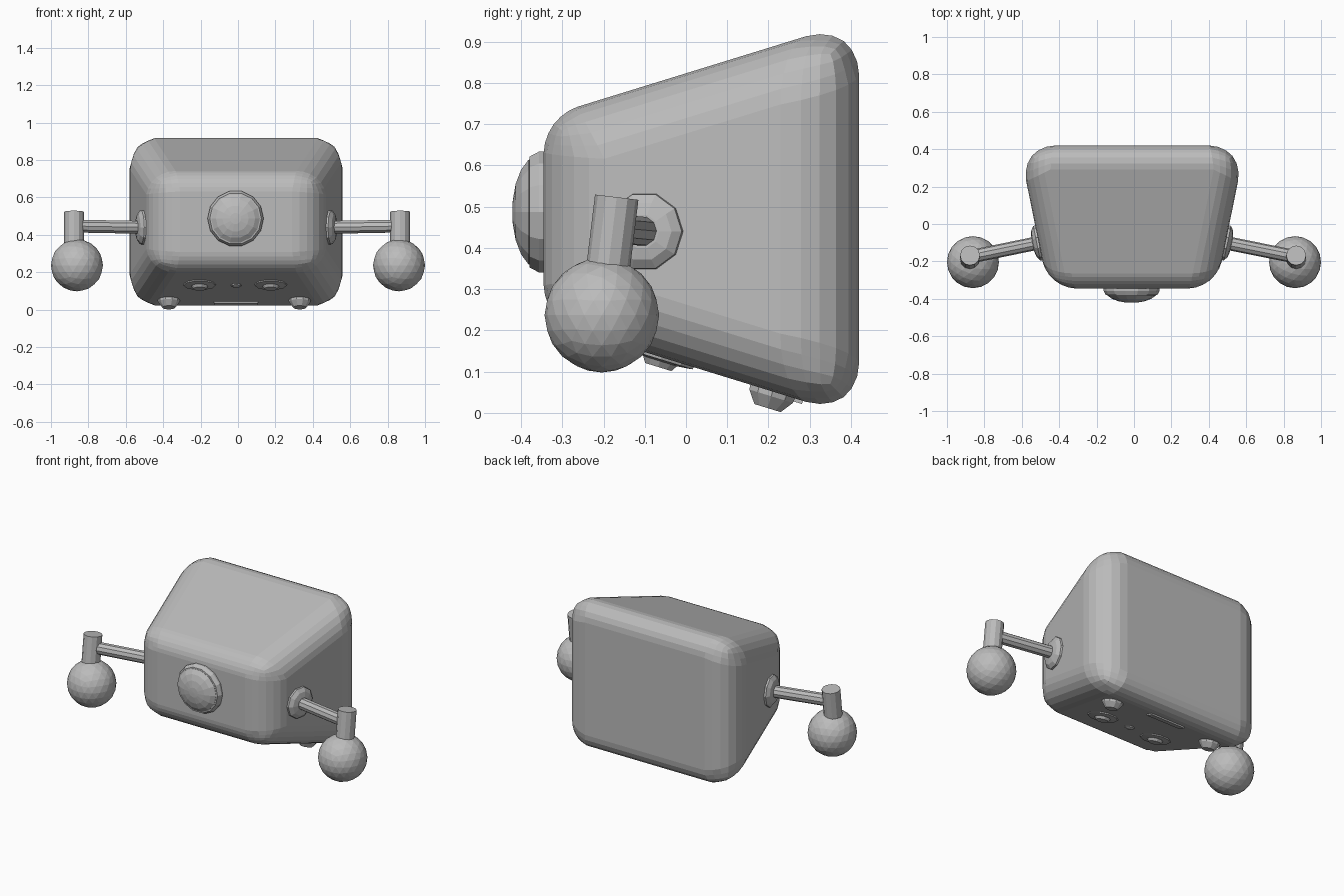
import bpy, bmesh
from math import cos, sin, pi
from mathutils import Vector

if "Cube" in bpy.data.objects:
    bpy.data.objects.remove(bpy.data.objects["Cube"], do_unlink=True)

grey = bpy.data.materials.new("plain grey")
grey.use_nodes = True
grey.diffuse_color = (0.5, 0.5, 0.5, 1)
grey.node_tree.nodes["Principled BSDF"].inputs["Base Color"].default_value = grey.diffuse_color


def finish(name, bm):
    bmesh.ops.recalc_face_normals(bm, faces=bm.faces)
    mesh = bpy.data.meshes.new(name)
    bm.to_mesh(mesh)
    bm.free()
    mesh.materials.append(grey)
    obj = bpy.data.objects.new(name, mesh)
    bpy.context.collection.objects.link(obj)
    return obj


def lathe(name, origin, axis, profile, sides=12):
    """Spin (radius, distance along axis) points around an axis and cap the ends."""
    bm = bmesh.new()
    turn = Vector(axis).to_track_quat("Z", "Y")
    rings = []
    for r, d in profile:
        rings.append([bm.verts.new(Vector(origin) + turn @ Vector(
            (r * cos(2 * pi * i / sides), r * sin(2 * pi * i / sides), d)))
            for i in range(sides)])
    for a, b in zip(rings, rings[1:]):
        for i in range(sides):
            j = (i + 1) % sides
            bm.faces.new((a[i], a[j], b[j], b[i]))
    bm.faces.new(rings[0])
    bm.faces.new(rings[-1])
    return finish(name, bm)


def rod(name, start, end, radius, sides=12):
    axis = Vector(end) - Vector(start)
    return lathe(name, start, axis, [(radius, 0), (radius, axis.length)], sides)


# Body: a box widening towards the back, with rounded edges
CX, CZ, FRONT, BACK = -0.01, 0.47, -0.345, 0.42
bm = bmesh.new()
bmesh.ops.create_cube(bm, size=2)
for v in bm.verts:
    back = v.co.y > 0
    v.co = (CX + v.co.x * (0.605 if back else 0.45),
            BACK if back else FRONT,
            CZ + v.co.z * (0.483 if back else 0.247))
weights = bm.edges.layers.float.new("bevel_weight_edge")
for e in bm.edges:
    a, b = e.verts
    d = b.co - a.co
    at_back = (a.co.y + b.co.y) / 2 > 0
    if abs(d.y) > 0.1:
        e[weights] = 0.14
    elif abs(d.z) > 0.1:
        e[weights] = 0.195 if at_back else 0.15
    else:
        e[weights] = 0.135 if at_back else 0.085
body = finish("body", bm)
bevel = body.modifiers.new("rounding", "BEVEL")
bevel.limit_method = "WEIGHT"
bevel.width = 1
bevel.segments = 6
bevel.use_clamp_overlap = False

# Front lens: rim and shallow dome
lens = Vector((-0.013, FRONT, 0.487))
lathe("lens_rim", lens, (0, -1, 0),
      [(0.15, -0.02), (0.15, 0.012), (0.138, 0.034), (0.125, 0.036)], 14)
lathe("lens_dome", lens, (0, -1, 0),
      [(0.13, 0), (0.13, 0.037), (0.105, 0.055), (0.07, 0.068), (0.03, 0.075), (0.005, 0.076)], 14)

# Arms: flange, rod, upright post and ball on each side
for side, s in (("left", 1), ("right", -1)):
    root = Vector((CX + s * 0.498, -0.1, 0.44))
    lathe(side + "_arm_flange", root, (s * 0.98, -0.2, 0),
          [(0.098, -0.02), (0.094, 0.012), (0.072, 0.028), (0.042, 0.034)], 10)
    px = 0.867 if s > 0 else -0.877
    rod(side + "_arm", root, (px, -0.176, 0.447), 0.036, 10)
    rod(side + "_post", (px, -0.2, 0.26), (px, -0.168, 0.523), 0.053)
    bm = bmesh.new()
    bmesh.ops.create_icosphere(bm, subdivisions=3, radius=0.139)
    bmesh.ops.translate(bm, verts=bm.verts, vec=(s * 0.861, -0.204, 0.237))
    finish(side + "_ball", bm)

# Underside fittings, set square to the sloping bottom
SLOPE = (0.483 - 0.247) / (BACK - FRONT)
DOWN = Vector((0, -SLOPE, -1)).normalized()


def under(x, y):
    return Vector((x, y, CZ - 0.247 - SLOPE * (y - FRONT)))


for side, s in (("left", 1), ("right", -1)):
    lathe(side + "_rear_foot", under(CX - 0.01 + s * 0.35, 0.21), DOWN,
          [(0.062, -0.02), (0.058, 0.012), (0.035, 0.042)], 10)
    lathe(side + "_front_boss", under(CX - 0.005 + s * 0.19, -0.06), DOWN,
          [(0.09, -0.01), (0.085, 0.006), (0.045, 0.01), (0.035, 0.025)], 10)
lathe("centre_stud", under(CX, -0.05), DOWN,
      [(0.03, -0.01), (0.028, 0.006), (0.015, 0.012)], 8)

# Long bar across the underside
bm = bmesh.new()
bmesh.ops.create_cube(bm, size=1)
turn = DOWN.to_track_quat("Z", "Y")
along = Vector((0, 1, -SLOPE)).normalized()
for v in bm.verts:
    v.co = (under(CX, 0.262) + Vector((v.co.x * 0.235, 0, 0))
            + along * v.co.y * 0.045 + DOWN * v.co.z * 0.016)
finish("underside_bar", bm)
